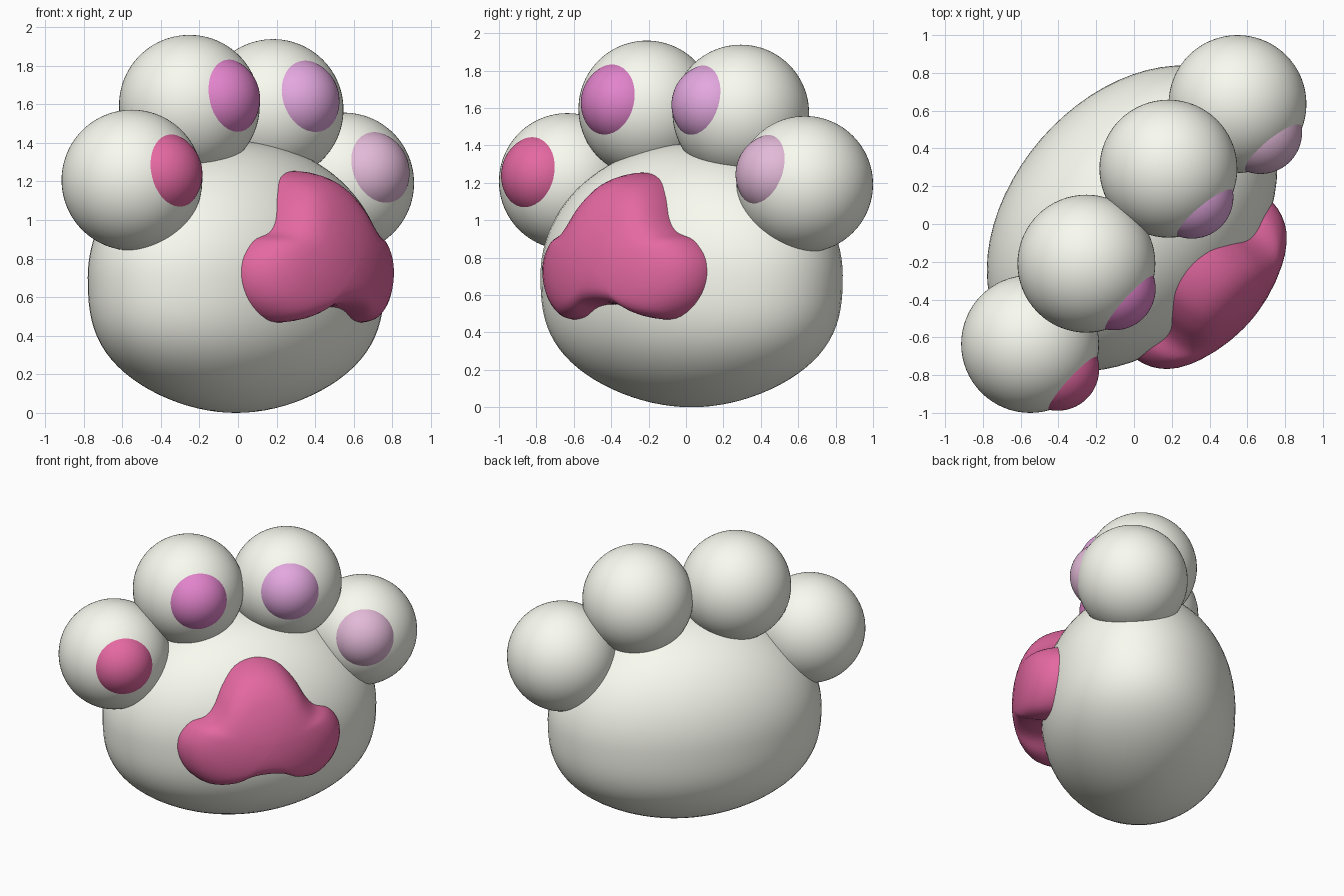
import bpy, bmesh, math
from mathutils import Vector, Matrix

if "Cube" in bpy.data.objects:
    bpy.data.objects.remove(bpy.data.objects["Cube"])

CENTRE = Vector((-0.01, 0.03, 0.705))
U = Vector((0.653, 0.757, 0))       # across the paw
N = Vector((0.757, -0.653, 0))      # the way the paw faces
Z = Vector((0, 0, 1))
HALF_W, HALF_D, HALF_H = 0.915, 0.64, 0.705
TOE_R = 0.365


def material(name, rgb):
    m = bpy.data.materials.new(name)
    m.diffuse_color = (*rgb, 1)
    m.use_nodes = True
    m.node_tree.nodes["Principled BSDF"].inputs["Base Color"].default_value = m.diffuse_color
    return m


def finish(name, bm, mat):
    bmesh.ops.recalc_face_normals(bm, faces=bm.faces)
    me = bpy.data.meshes.new(name)
    bm.to_mesh(me)
    bm.free()
    me.materials.append(mat)
    for p in me.polygons:
        p.use_smooth = True
    ob = bpy.data.objects.new(name, me)
    bpy.context.collection.objects.link(ob)
    return ob


def sphere(radius):
    bm = bmesh.new()
    bmesh.ops.create_uvsphere(bm, u_segments=64, v_segments=48, radius=radius)
    return bm


cream = material("cream", (0.95, 0.96, 0.87))
pink = material("pink", (0.78, 0.14, 0.36))
toe_colours = [pink,
               material("orchid", (0.76, 0.23, 0.60)),
               material("lilac", (0.77, 0.39, 0.74)),
               material("pale_lilac", (0.77, 0.49, 0.69))]


def fullness(z):
    """Swells the lower half of the palm slightly (z from -1 to 1)."""
    return 1 + 0.4 * z * z * (1 + z) if z < 0 else 1


# Palm: ellipsoid turned to face front right, fuller at the bottom
bm = sphere(1)
for v in bm.verts:
    f = fullness(v.co.z)
    v.co = (CENTRE + U * (v.co.x * HALF_W * f) - N * (v.co.y * HALF_D * f)
            + Z * (v.co.z * HALF_H))
finish("palm", bm, cream)

# Toes, each with a domed round pad on the front
toes = [((-0.55, -0.635, 1.207), (0.73, -0.67, 0.16)),
        ((-0.252, -0.21, 1.595), (0.73, -0.66, 0.16)),
        ((0.182, 0.293, 1.573), (0.62, -0.75, 0.22)),
        ((0.548, 0.635, 1.192), (0.61, -0.75, 0.26))]
for i, (pos, aim) in enumerate(toes):
    bm = sphere(TOE_R)
    bmesh.ops.translate(bm, verts=bm.verts, vec=pos)
    finish(f"toe_{i + 1}", bm, cream)

    bm = sphere(0.22)
    bmesh.ops.translate(bm, verts=bm.verts, vec=(0, 0, 0.2))
    bmesh.ops.bisect_plane(bm, geom=bm.verts[:] + bm.edges[:] + bm.faces[:],
                           plane_co=(0, 0, 0.3), plane_no=(0, 0, 1), clear_inner=True)
    turn = Vector(aim).to_track_quat('Z', 'Y').to_matrix().to_4x4()
    bm.transform(Matrix.Translation(pos) @ turn)
    finish(f"toe_pad_{i + 1}", bm, toe_colours[i])

# Palm pad: lobed outline, mirrored, then puffed out from the palm surface
half = [(0, 1.255), (0.14, 1.22), (0.24, 1.12), (0.31, 1.0), (0.37, 0.935),
        (0.47, 0.89), (0.54, 0.79), (0.545, 0.67), (0.49, 0.555),
        (0.38, 0.475), (0.24, 0.48), (0.12, 0.535), (0, 0.55)]
ctrl = [Vector(p) for p in half + [(-x, z) for x, z in half[-2:0:-1]]]


def smooth_loop(pts, steps=4):
    out = []
    n = len(pts)
    for i in range(n):
        a, b, c, d = (pts[(i + k) % n] for k in (-1, 0, 1, 2))
        for s in range(steps):
            t = s / steps
            out.append(0.5 * (2 * b + (c - a) * t + (2 * a - 5 * b + 4 * c - d) * t * t
                              + (3 * b - a - 3 * c + d) * t ** 3))
    return out


def pad_point(p, rho):
    """Blend from the pad's gently domed face to the palm surface at the rim."""
    u, z = p.x, p.y - CENTRE.z
    f = fullness(z / HALF_H)
    base = HALF_D * math.sqrt(max(0, f * f * (1 - (z / HALF_H) ** 2) - (u / HALF_W) ** 2)) - 0.02
    face = 0.83 - 0.6 * u * u - 0.75 * (p.y - 0.72) ** 2
    n = base + (face - base) * math.sqrt(max(0, 1 - rho ** 9))
    return CENTRE + U * u + N * n + Z * z


hub = Vector((0, 0.78))
outline = smooth_loop(ctrl)
bm = bmesh.new()
middle = bm.verts.new(pad_point(hub, 0))
previous = None
for rho in (0.15, 0.3, 0.45, 0.6, 0.7, 0.8, 0.87, 0.92, 0.96, 0.985, 0.996, 1):
    ring = [bm.verts.new(pad_point(hub + (p - hub) * rho, rho)) for p in outline]
    for k in range(len(ring)):
        j = (k + 1) % len(ring)
        if previous:
            bm.faces.new((previous[k], previous[j], ring[j], ring[k]))
        else:
            bm.faces.new((middle, ring[j], ring[k]))
    previous = ring
finish("palm_pad", bm, pink)
